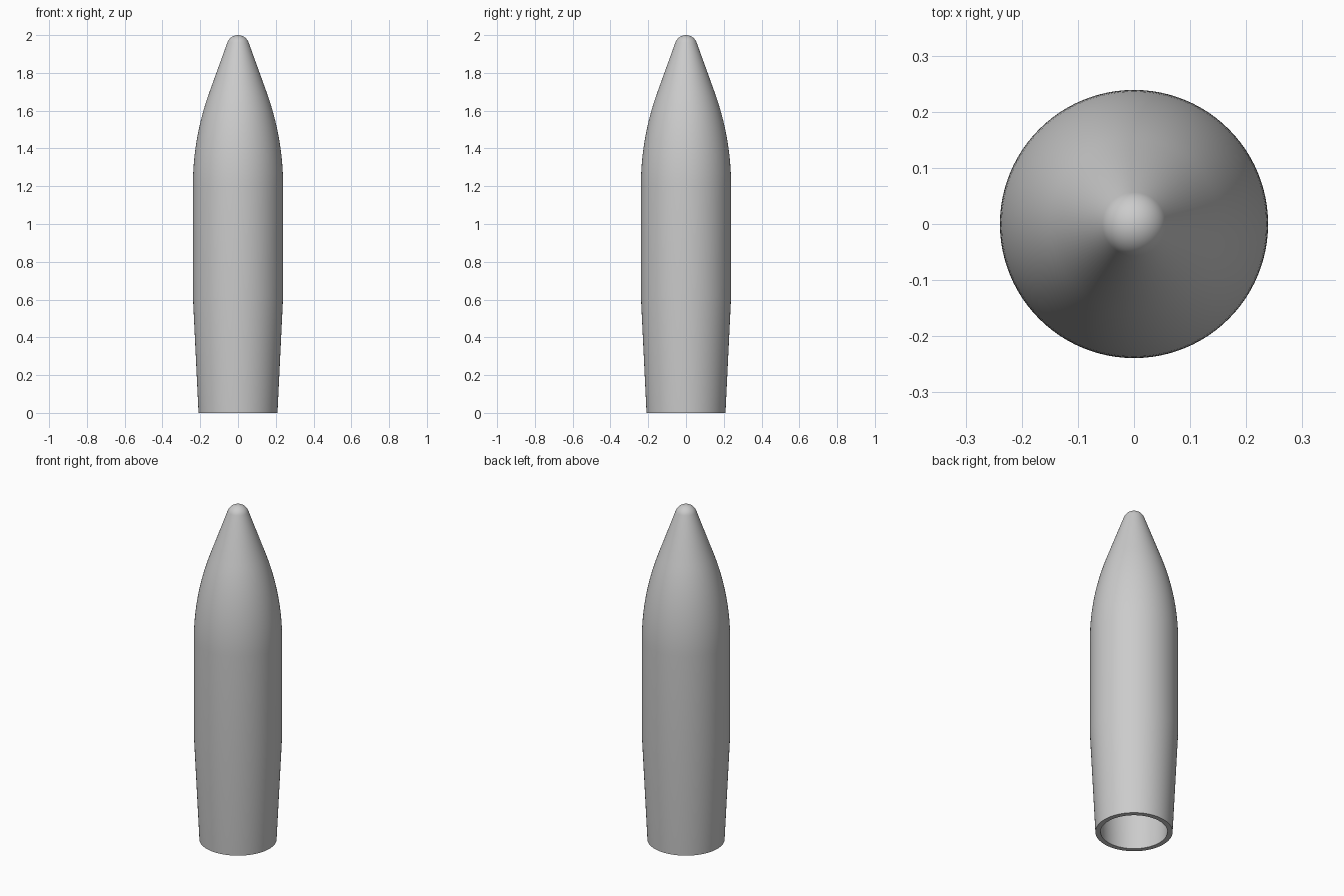
import bpy
import bmesh
from math import sin, cos, pi, radians

cube = bpy.data.objects.get("Cube")
if cube:
    bpy.data.objects.remove(cube)

SEGMENTS = 96
BODY_R, BASE_R, NOSE_R = 0.239, 0.209, 0.06
WALL = 0.028
SHOULDER_Z, TAPER_Z = 1.2, 0.62
ARC_R = 1.46
CONE = radians(20)


def shell_profile(inset):
    """Radius and height points from the base up to the tip."""
    points = [(BASE_R - inset, 0), (BODY_R - inset, TAPER_Z)]
    # curved shoulder, tangent to the straight body and to the cone
    for i in range(17):
        a = CONE * i / 16
        points.append((BODY_R - ARC_R + (ARC_R - inset) * cos(a),
                       SHOULDER_Z + (ARC_R - inset) * sin(a)))
    # round nose
    r = NOSE_R - inset
    for i in range(13):
        a = CONE + (pi / 2 - CONE) * i / 12
        points.append((r * cos(a), 2 - NOSE_R + r * sin(a)))
    points[-1] = (0, points[-1][1])
    return points


# closed wall section: up the outside, then down the inside
section = shell_profile(0) + shell_profile(WALL)[::-1]
section.append(section[0])

bm = bmesh.new()
verts = [bm.verts.new((r, 0, z)) for r, z in section]
edges = [bm.edges.new(pair) for pair in zip(verts, verts[1:])
         if pair[0].co.x + pair[1].co.x > 0]
bmesh.ops.spin(bm, geom=verts + edges, cent=(0, 0, 0), axis=(0, 0, 1),
               angle=2 * pi, steps=SEGMENTS)
bmesh.ops.remove_doubles(bm, verts=bm.verts, dist=0.0002)
bmesh.ops.recalc_face_normals(bm, faces=bm.faces)
mesh = bpy.data.meshes.new("hollow_shell")
bm.to_mesh(mesh)
bm.free()

shell = bpy.data.objects.new("hollow_shell", mesh)
bpy.context.collection.objects.link(shell)

# plain grey
grey = bpy.data.materials.new("plain_grey")
grey.use_nodes = True
colour = (0.6, 0.6, 0.6, 1)
grey.diffuse_color = colour
grey.node_tree.nodes["Principled BSDF"].inputs["Base Color"].default_value = colour
mesh.materials.append(grey)

# smooth skin with a crisp base rim
bpy.ops.object.select_all(action='DESELECT')
shell.select_set(True)
bpy.context.view_layer.objects.active = shell
bpy.ops.object.shade_smooth_by_angle(angle=radians(35))
